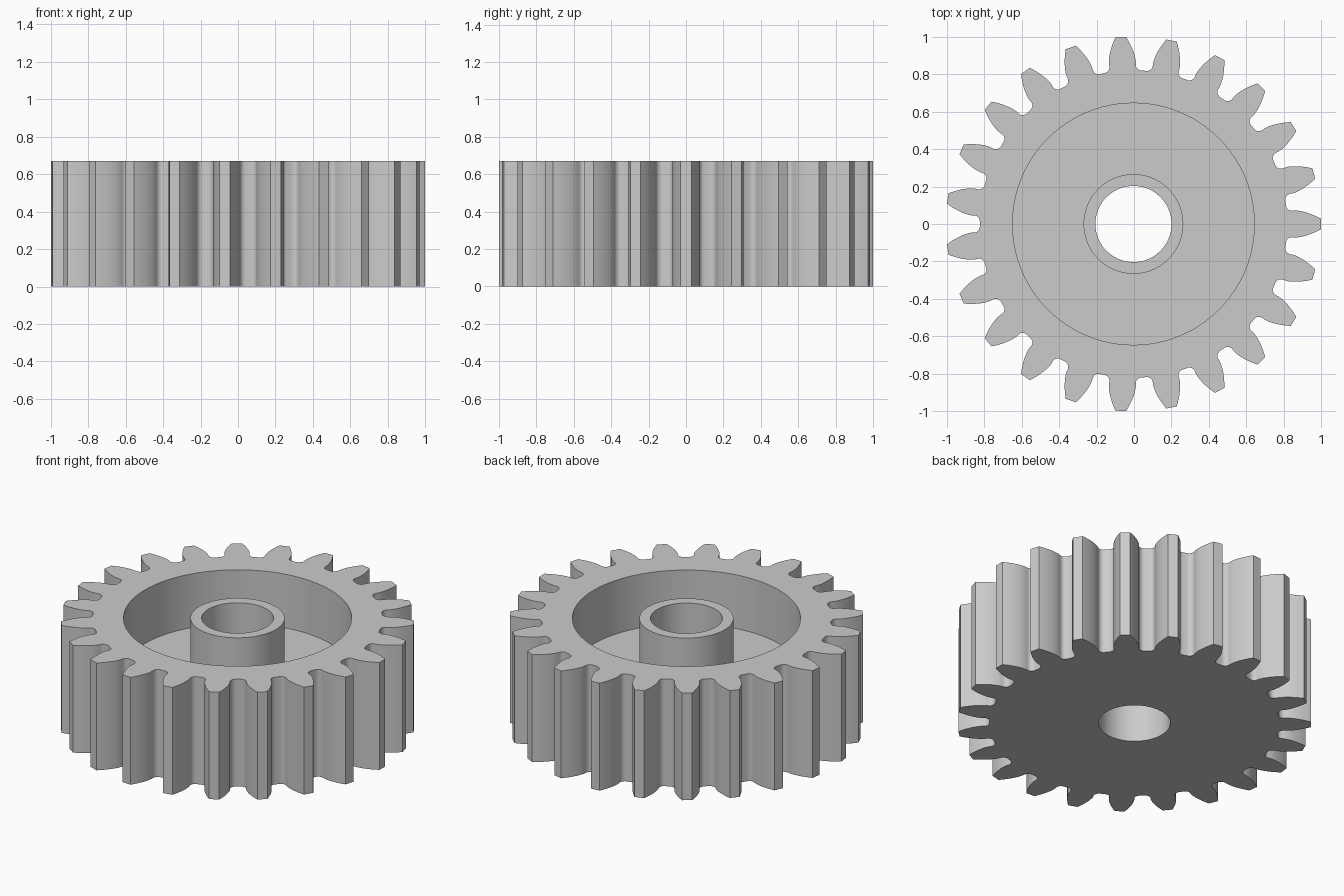
import bpy, bmesh, math

cube = bpy.data.objects.get("Cube")
if cube:
    bpy.data.objects.remove(cube, do_unlink=True)

# Gear proportions
TEETH, MODULE = 23, 0.08
PITCH_R = TEETH * MODULE / 2
TIP_R = PITCH_R + MODULE
ROOT_R = PITCH_R - 1.25 * MODULE
PRESSURE = math.radians(20)
BASE_R = PITCH_R * math.cos(PRESSURE)
HEIGHT, FLOOR = 0.67, 0.335
RECESS_R, HUB_R, BORE_R = 0.645, 0.266, 0.203
SEGMENTS = 96
SHIFT_X = -0.003          # an odd tooth count sits slightly off centre


def involute(angle):
    return math.tan(angle) - angle


def half_tooth():
    """(radius, angle from the tooth centre) pairs from root to tip."""
    base_half = math.pi / (2 * TEETH) + involute(PRESSURE)
    fillet, steps = 0.03, 6
    points = []
    for i in range(steps + 1):      # rounded root
        a = i / steps * math.pi / 2
        points.append((ROOT_R + fillet * (1 - math.cos(a)),
                       base_half + fillet * (1 - math.sin(a)) / ROOT_R))
    for i in range(9):              # curved flank
        r = BASE_R + (TIP_R - BASE_R) * i / 8
        points.append((r, base_half - involute(math.acos(min(1, BASE_R / r)))))
    return points


def tooth_outline():
    half = half_tooth()
    tooth = [(r, -a) for r, a in half] + [(r, a) for r, a in reversed(half)]
    return [(r, a + math.tau * t / TEETH) for t in range(TEETH) for r, a in tooth]


def circle(radius):
    return [(radius, math.tau * i / SEGMENTS) for i in range(SEGMENTS)]


bm = bmesh.new()


def loop(polar, z):
    return [bm.verts.new((r * math.cos(a) + SHIFT_X, r * math.sin(a), z))
            for r, a in polar]


def bridge(first, second):
    n = len(first)
    for i in range(n):
        j = (i + 1) % n
        bm.faces.new((first[i], first[j], second[j], second[i]))


def cap(outer, inner):
    edges = [bm.edges.get((ring[i - 1], ring[i]))
             for ring in (outer, inner) for i in range(len(ring))]
    bmesh.ops.triangle_fill(bm, edges=edges, use_beauty=True)


# Toothed rim, recess, hub and bore
outline = tooth_outline()
rim_low, rim_high = loop(outline, 0), loop(outline, HEIGHT)
recess_high, recess_low = loop(circle(RECESS_R), HEIGHT), loop(circle(RECESS_R), FLOOR)
hub_low, hub_high = loop(circle(HUB_R), FLOOR), loop(circle(HUB_R), HEIGHT)
bore_high, bore_low = loop(circle(BORE_R), HEIGHT), loop(circle(BORE_R), 0)

bridge(rim_low, rim_high)
inner_rings = [recess_high, recess_low, hub_low, hub_high, bore_high, bore_low]
for first, second in zip(inner_rings, inner_rings[1:]):
    bridge(first, second)
cap(rim_high, recess_high)
cap(rim_low, bore_low)
bmesh.ops.recalc_face_normals(bm, faces=bm.faces)

mesh = bpy.data.meshes.new("spur_gear")
bm.to_mesh(mesh)
bm.free()
gear = bpy.data.objects.new("spur_gear", mesh)
bpy.context.collection.objects.link(gear)

# Plain grey finish
grey = bpy.data.materials.new("grey_metal")
grey.use_nodes = True
colour = (0.6, 0.6, 0.6, 1)
grey.diffuse_color = colour
grey.node_tree.nodes["Principled BSDF"].inputs["Base Color"].default_value = colour
mesh.materials.append(grey)

# Smooth flanks and bores with crisp edges
bpy.ops.object.select_all(action="DESELECT")
gear.select_set(True)
bpy.context.view_layer.objects.active = gear
bpy.ops.object.shade_smooth_by_angle(angle=math.radians(30))
